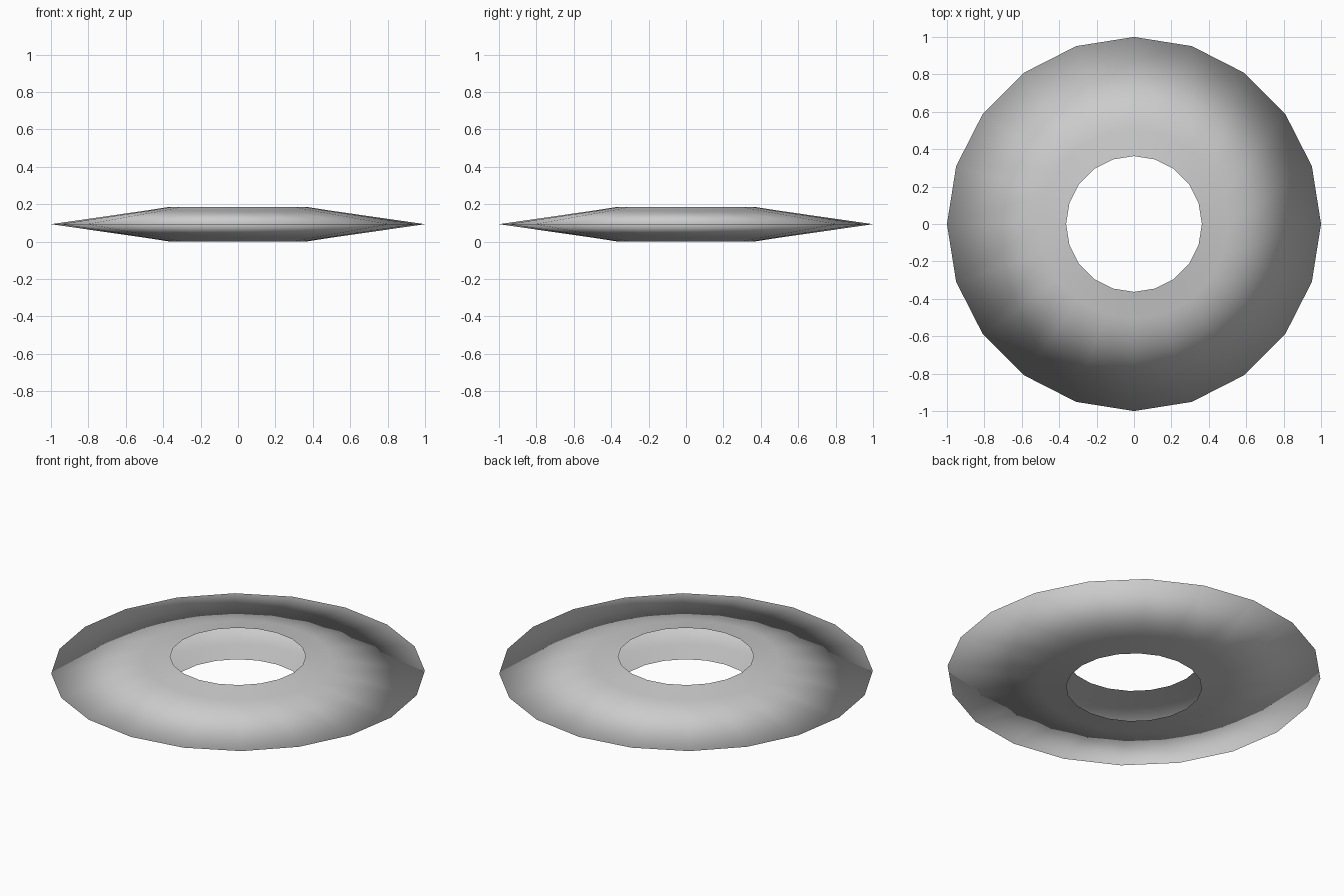
import bpy
from math import sin, cos, tau

if "Cube" in bpy.data.objects:
    bpy.data.objects.remove(bpy.data.objects["Cube"])

SIDES = 20
MID = 0.093
# Open profile (radius, height): top hole edge -> thin rim -> bottom hole edge
PROFILE = [(0.363, MID * 2), (0.505, MID + 0.071), (1.0, MID),
           (0.505, MID - 0.071), (0.363, 0.0)]


def lathe(name, profile, sides):
    """Spin an open profile around the z axis."""
    n = len(profile)
    verts = [(r * cos(tau * i / sides), r * sin(tau * i / sides), z)
             for i in range(sides) for r, z in profile]
    faces = []
    for i in range(sides):
        a, b = i * n, (i + 1) % sides * n
        for j in range(n - 1):
            faces.append((a + j, a + j + 1, b + j + 1, b + j))
    mesh = bpy.data.meshes.new(name)
    mesh.from_pydata(verts, [], faces)
    mesh.polygons.foreach_set("use_smooth", [True] * len(faces))
    mesh.update()
    obj = bpy.data.objects.new(name, mesh)
    bpy.context.collection.objects.link(obj)
    return obj


# Sharp-rimmed ring, smooth all over, with an open hole (no inner wall)
lathe("ring_disc", PROFILE, SIDES)
